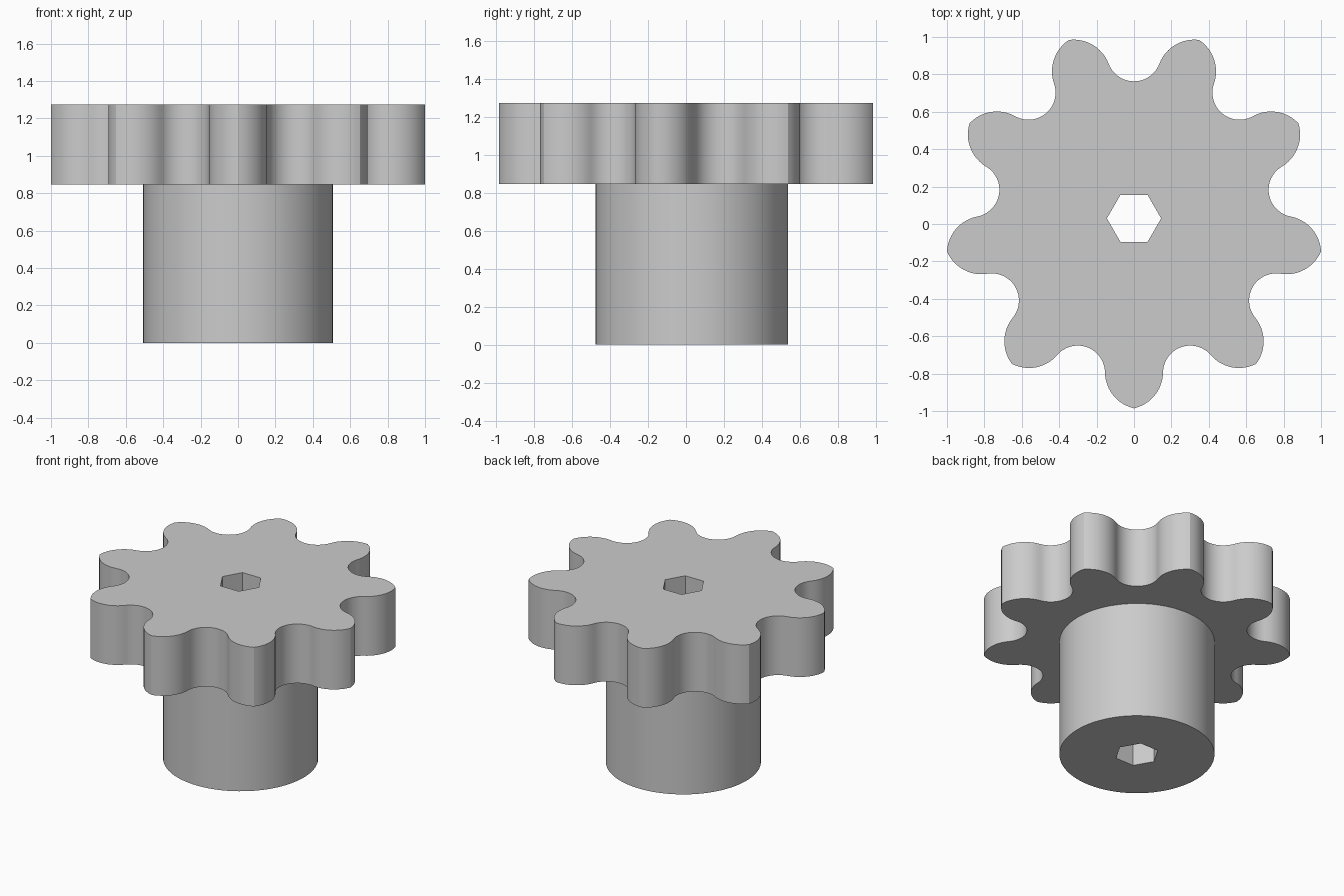
import bpy, bmesh, math
from mathutils import Vector

if "Cube" in bpy.data.objects:
    bpy.data.objects.remove(bpy.data.objects["Cube"])

CY = 0.03            # sprocket axis offset in y
TEETH = 9
TIP, ROOT = 1.0155, 0.733
SEAT, FLANK = 0.145, 0.20   # radii of the root arc and the tooth flank arc
Z0, Z1 = 0.847, 1.274

grey = bpy.data.materials.new("plain grey")
grey.diffuse_color = (0.6, 0.6, 0.6, 1)
grey.use_nodes = True
grey.node_tree.nodes["Principled BSDF"].inputs["Base Color"].default_value = grey.diffuse_color


def prism(name, outline, z0, z1):
    """Solid prism from a closed counter-clockwise outline."""
    bm = bmesh.new()
    face = bm.faces.new([bm.verts.new((x, y + CY, z0)) for x, y in outline])
    up = bmesh.ops.extrude_face_region(bm, geom=[face])["geom"]
    moved = [v for v in up if isinstance(v, bmesh.types.BMVert)]
    bmesh.ops.translate(bm, verts=moved, vec=(0, 0, z1 - z0))
    bmesh.ops.recalc_face_normals(bm, faces=bm.faces)
    mesh = bpy.data.meshes.new(name)
    bm.to_mesh(mesh)
    bm.free()
    mesh.materials.append(grey)
    ob = bpy.data.objects.new(name, mesh)
    bpy.context.collection.objects.link(ob)
    return ob


def polygon(r, n):
    return [(r * math.cos(2 * math.pi * i / n), r * math.sin(2 * math.pi * i / n)) for i in range(n)]


def arc(c, r, a0, a1, n):
    return [c + r * Vector((math.cos(a), math.sin(a)))
            for a in (a0 + (a1 - a0) * i / n for i in range(n + 1))]


def half_tooth():
    """Tip to root centre, tooth pointing along +x: convex flank, then tangent root arc."""
    half = math.pi / TEETH
    tip = Vector((TIP, 0))
    seat = (ROOT + SEAT) * Vector((math.cos(half), math.sin(half)))
    # flank centre: FLANK from the tip, SEAT + FLANK from the root arc centre
    d = (tip - seat).length
    u = (tip - seat) / d
    a = ((SEAT + FLANK) ** 2 - FLANK ** 2 + d * d) / (2 * d)
    h = math.sqrt((SEAT + FLANK) ** 2 - a * a)
    c = seat + a * u + h * Vector((u.y, -u.x))
    to_tip, to_seat = tip - c, seat - c
    t0 = math.atan2(to_tip.y, to_tip.x)
    t1 = math.atan2(to_seat.y, to_seat.x)
    flank = arc(c, FLANK, t0, t1, 12)
    root = arc(seat, SEAT, t1 - math.pi, half - math.pi, 12)
    return flank + root[1:]


# Toothed outline: mirror the half tooth, then repeat around the axis
half = half_tooth()
tooth = [Vector((p.x, -p.y)) for p in reversed(half[1:-1])] + half
outline = []
for k in range(TEETH):
    t = -math.pi / 2 + 2 * math.pi * k / TEETH
    s, c = math.sin(t), math.cos(t)
    outline += [(p.x * c - p.y * s, p.x * s + p.y * c) for p in tooth]

sprocket = prism("sprocket_wheel", outline, Z0, Z1)
hub = prism("hub", polygon(0.507, 96), 0, Z0)

# Hexagonal bore through both parts
cutter = prism("bore_cutter", polygon(0.145, 6), -0.1, Z1 + 0.1)
cutter.hide_render = True
for ob in (sprocket, hub):
    mod = ob.modifiers.new("bore", 'BOOLEAN')
    mod.operation = 'DIFFERENCE'
    mod.solver = 'EXACT'
    mod.object = cutter
    bpy.ops.object.select_all(action='DESELECT')
    ob.select_set(True)
    bpy.context.view_layer.objects.active = ob
    bpy.ops.object.modifier_apply(modifier=mod.name)
    bpy.ops.object.shade_smooth_by_angle(angle=math.radians(30))
bpy.data.objects.remove(cutter)
